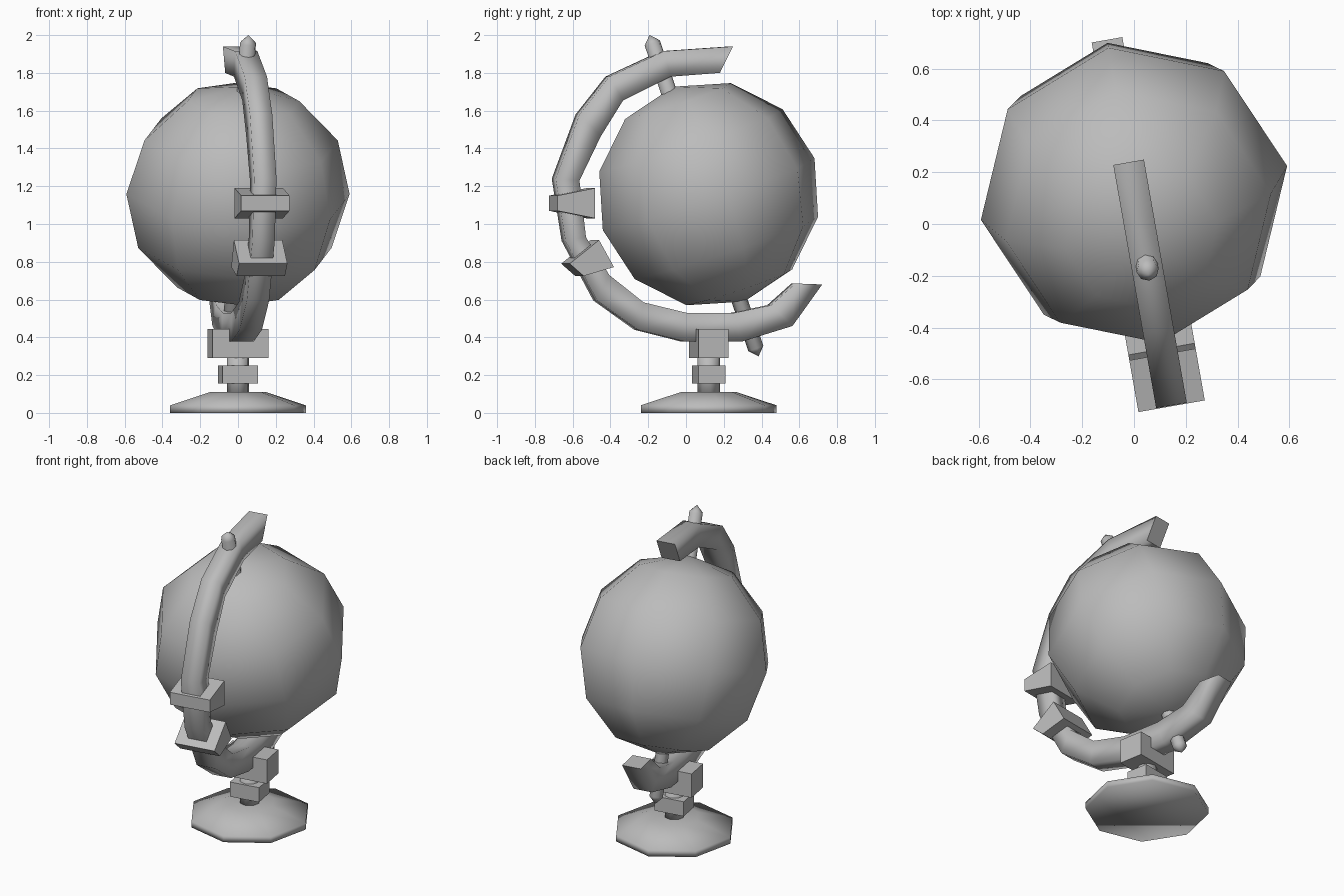
import bpy, bmesh, math
from mathutils import Matrix, Vector

if "Cube" in bpy.data.objects:
    bpy.data.objects.remove(bpy.data.objects["Cube"])

# One neutral grey for every part
grey = bpy.data.materials.new("neutral_grey")
grey.use_nodes = True
COLOUR = (0.5, 0.5, 0.5, 1)
grey.diffuse_color = COLOUR
grey.node_tree.nodes["Principled BSDF"].inputs["Base Color"].default_value = COLOUR

# The whole stand is turned slightly about its post
FRAME = Matrix.Translation((0, 0.12, 0)) @ Matrix.Rotation(math.radians(10), 4, "Z")
TILT = Matrix.Rotation(math.radians(18.5), 4, "X")


def finish(name, bm, smooth=False, local=Matrix()):
    """Turn a bmesh into a named, coloured object in the stand's frame."""
    bmesh.ops.recalc_face_normals(bm, faces=bm.faces)
    if smooth:
        for f in bm.faces:
            f.smooth = True
    mesh = bpy.data.meshes.new(name)
    bm.to_mesh(mesh)
    bm.free()
    mesh.materials.append(grey)
    obj = bpy.data.objects.new(name, mesh)
    obj.matrix_world = FRAME @ local
    bpy.context.collection.objects.link(obj)
    return obj


def loft(bm, rings):
    """Skin closed rings of points and cap both ends."""
    loops = [[bm.verts.new(p) for p in ring] for ring in rings]
    n = len(loops[0])
    for a, b in zip(loops, loops[1:]):
        for i in range(n):
            j = (i + 1) % n
            bm.faces.new((a[i], a[j], b[j], b[i]))
    return [bm.faces.new(loops[0]), bm.faces.new(loops[-1])]


def turned(name, profile, local=Matrix(), sides=8):
    """Turn a radius/height profile around the vertical axis."""
    bm = bmesh.new()
    steps = [i * math.tau / sides for i in range(sides)]
    loft(bm, [[(r * math.sin(a), r * math.cos(a), z) for a in steps]
              for r, z in profile])
    bmesh.ops.remove_doubles(bm, verts=bm.verts, dist=0.0005)
    return finish(name, bm, True, local)


def prism(name, outline, half):
    """Extrude a side outline (depth, height) across the stand."""
    bm = bmesh.new()
    loft(bm, [[(x, u, z) for u, z in outline] for x in (-half, half)])
    return finish(name, bm)


def box(name, width, depth, low, high):
    d = depth / 2
    return prism(name, [(-d, low), (d, low), (d, high), (-d, high)], width / 2)


# Base, post and the two square blocks on it
turned("base", [(0.365, 0), (0.365, 0.04), (0.15, 0.11)])
turned("post", [(0.06, 0.09), (0.06, 0.32)])
box("post_collar", 0.19, 0.145, 0.155, 0.25)
box("arm_mount", 0.30, 0.16, 0.29, 0.445)

# Curved square arm, from its upper tip round to its lower tip
outer = [(0.12, 1.94), (-0.25, 1.915), (-0.545, 1.78), (-0.705, 1.58),
         (-0.833, 1.24), (-0.78, 0.91), (-0.61, 0.595), (-0.39, 0.44),
         (-0.14, 0.378), (0.17, 0.378), (0.44, 0.46), (0.60, 0.68)]
inner = [(0.05, 1.80), (-0.215, 1.78), (-0.47, 1.655), (-0.59, 1.465),
         (-0.705, 1.23), (-0.67, 0.93), (-0.545, 0.73), (-0.36, 0.585),
         (-0.13, 0.53), (0.13, 0.53), (0.325, 0.57), (0.455, 0.685)]
W = 0.06
bm = bmesh.new()
caps = loft(bm, [[(-W, *o), (W, *o), (W, *i), (-W, *i)]
                 for o, i in zip(outer, inner)])
for f in bm.faces:
    f.smooth = f not in caps
finish("arm", bm)

# Tapered clamps round the arm
prism("upper_clamp", [(-0.836, 1.15), (-0.836, 1.07), (-0.633, 1.03), (-0.633, 1.19)], 0.13)
prism("lower_clamp", [(-0.77, 0.79), (-0.695, 0.725), (-0.532, 0.772), (-0.612, 0.915)], 0.13)

# Tilted ball
bm = bmesh.new()
bmesh.ops.create_uvsphere(bm, u_segments=8, v_segments=6, radius=0.6)
finish("ball", bm, True, Matrix.Translation((0, 0, 1.158)) @ TILT)

# Pivot pin with a pointed tip at each end
PIN_TILT = Matrix.Rotation(math.radians(19), 4, "X")
turned("pivot_pin", [(0, -0.9), (0.043, -0.855), (0.043, 0.855), (0, 0.9)],
       Matrix.Translation((0, -0.025, 1.15)) @ PIN_TILT)
